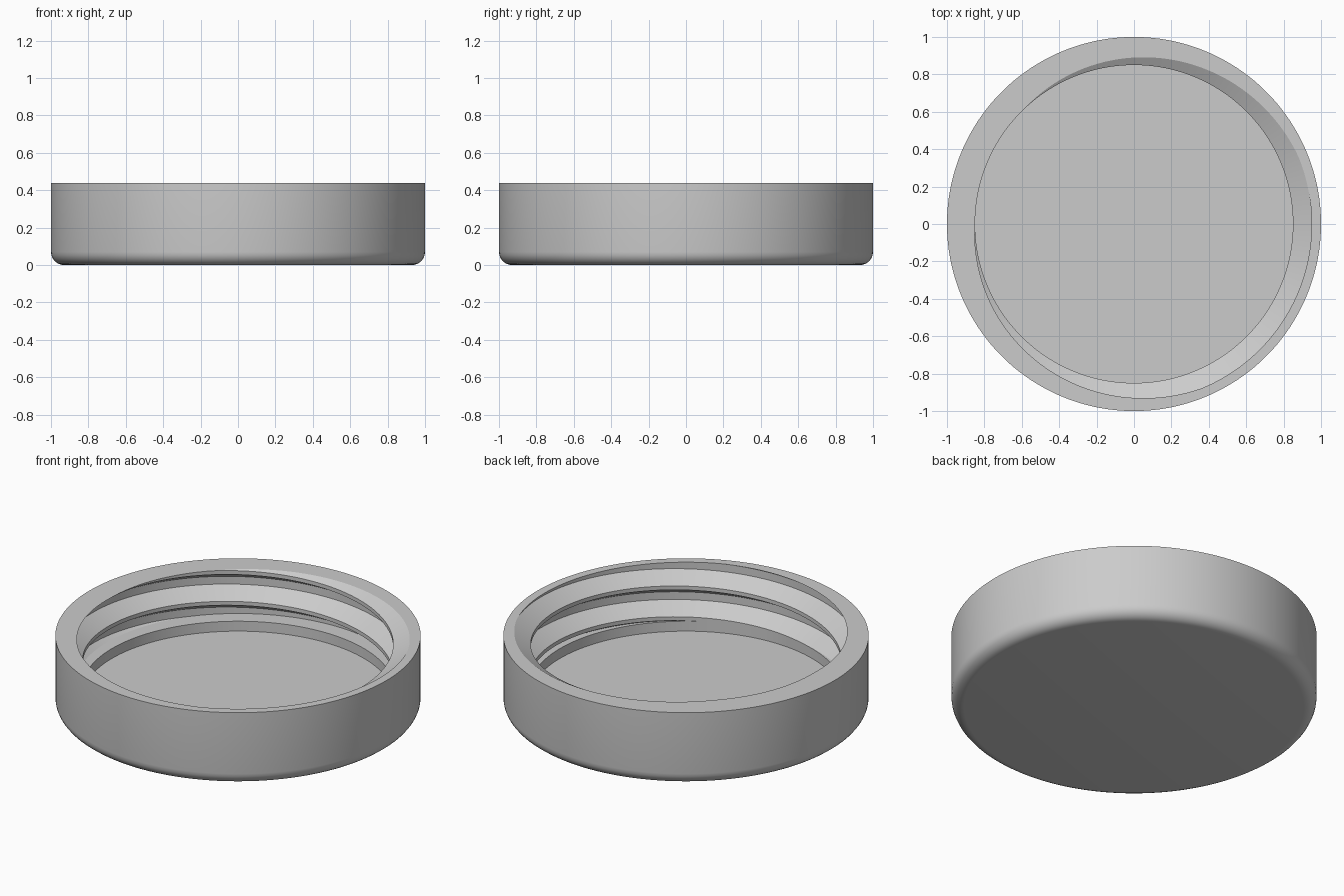
import bpy
import bmesh
from math import pi, cos, sin, radians

if "Cube" in bpy.data.objects:
    bpy.data.objects.remove(bpy.data.objects["Cube"], do_unlink=True)

# Lid proportions
OUTER, HEIGHT, FILLET = 1.0, 0.44, 0.07
BORE, ROOT, FLOOR, THREAD_START = 0.85, 0.95, 0.07, 0.13
PITCH, SEGMENTS = 0.186, 180
CREST, FLANK = PITCH / 8, PITCH * 5 / 16
START_ANGLE = radians(135)   # where the thread crest leaves the rim


def thread_radius(z, crest_top):
    """Radius of the thread at height z: crest, lower flank, root, upper flank."""
    t = (z - crest_top) % PITCH
    gap = PITCH - CREST
    depth = min(t, gap - t, FLANK) / FLANK
    return BORE + (ROOT - BORE) * max(0.0, depth)


def section(angle):
    """Closed lid section at one angle, from floor centre to base centre."""
    points = [(0, FLOOR), (BORE, FLOOR), (BORE, THREAD_START)]
    crest_top = HEIGHT + PITCH * (angle - START_ANGLE) / (2 * pi)
    for turn in range(-4, 3):
        for step in (0, FLANK, PITCH - CREST - FLANK, PITCH - CREST):
            z = crest_top + turn * PITCH + step
            z = min(max(z, THREAD_START), HEIGHT)
            points.append((thread_radius(z, crest_top), z))
    points.append((OUTER, HEIGHT))
    for i in range(7):
        a = i * pi / 12
        points.append((OUTER - FILLET + FILLET * cos(a), FILLET - FILLET * sin(a)))
    points.append((0, 0))
    return points


# Sweep the section once round; the helix closes on itself after one turn
bm = bmesh.new()
columns = []
for i in range(SEGMENTS + 1):
    a = 2 * pi * i / SEGMENTS
    columns.append([bm.verts.new((r * cos(a), r * sin(a), z)) for r, z in section(a)])
for left, right in zip(columns, columns[1:]):
    for j in range(len(left) - 1):
        bm.faces.new((left[j], right[j], right[j + 1], left[j + 1]))
bmesh.ops.remove_doubles(bm, verts=bm.verts[:], dist=0.00005)
bmesh.ops.recalc_face_normals(bm, faces=bm.faces[:])
mesh = bpy.data.meshes.new("threaded_lid")
bm.to_mesh(mesh)
bm.free()
lid = bpy.data.objects.new("threaded_lid", mesh)
bpy.context.collection.objects.link(lid)

# Plain grey plastic
grey = bpy.data.materials.new("light_grey")
grey.use_nodes = True
colour = (0.6, 0.6, 0.6, 1)
grey.diffuse_color = colour
grey.node_tree.nodes["Principled BSDF"].inputs["Base Color"].default_value = colour
mesh.materials.append(grey)

# Smooth walls with crisp thread edges
bpy.context.view_layer.objects.active = lid
lid.select_set(True)
bpy.ops.object.shade_smooth_by_angle(angle=radians(25))
